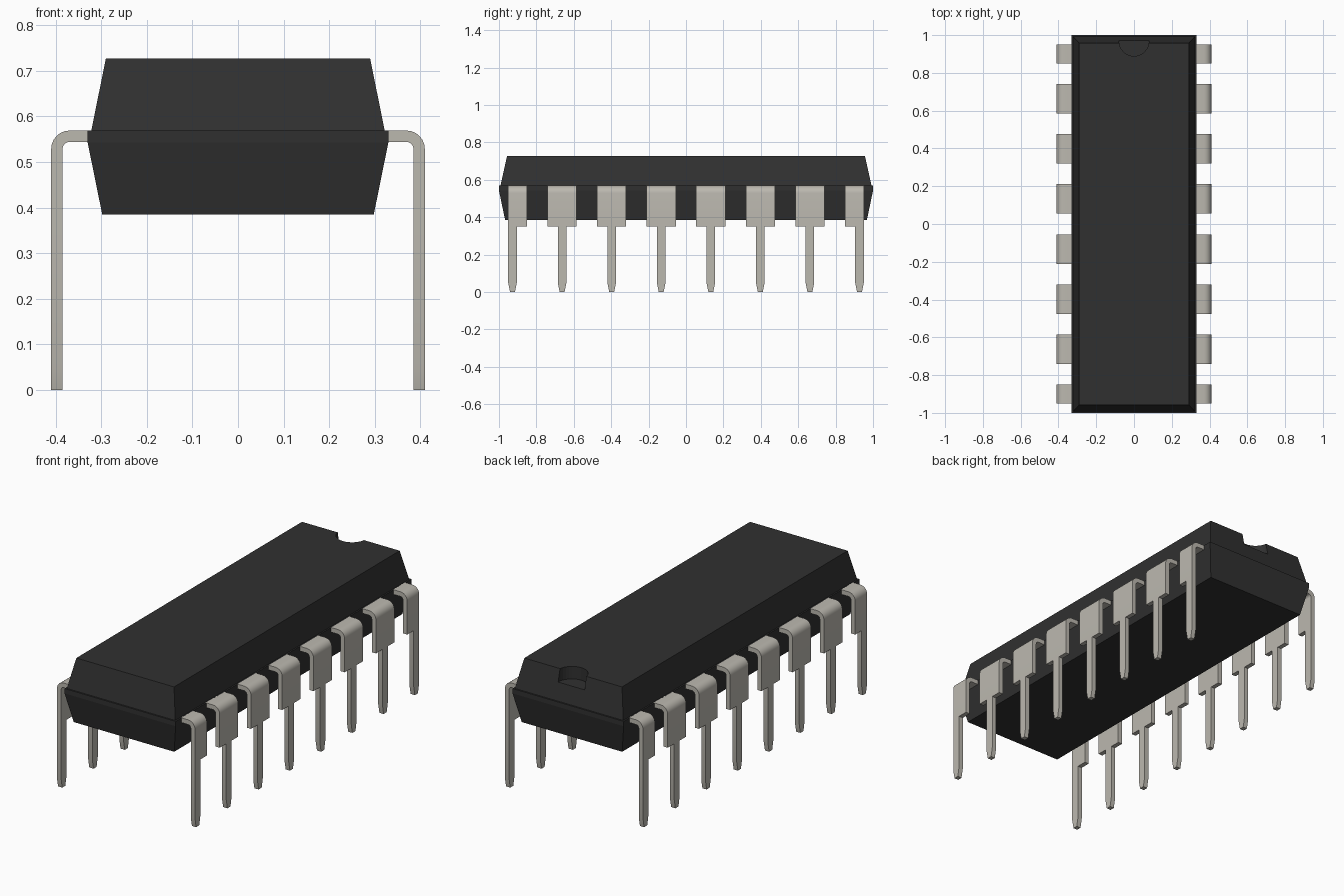
import bpy, bmesh, math

if "Cube" in bpy.data.objects:
    bpy.data.objects.remove(bpy.data.objects["Cube"], do_unlink=True)


def material(name, colour):
    m = bpy.data.materials.new(name)
    m.use_nodes = True
    m.diffuse_color = (*colour, 1)
    m.node_tree.nodes["Principled BSDF"].inputs["Base Color"].default_value = (*colour, 1)
    return m


BLACK = material("black plastic", (0.03, 0.03, 0.03))
METAL = material("tinned metal", (0.50, 0.48, 0.43))


def make_object(name, bm, mat):
    bmesh.ops.recalc_face_normals(bm, faces=bm.faces)
    mesh = bpy.data.meshes.new(name)
    bm.to_mesh(mesh)
    bm.free()
    mesh.materials.append(mat)
    obj = bpy.data.objects.new(name, mesh)
    bpy.context.collection.objects.link(obj)
    return obj


def select_only(obj):
    bpy.ops.object.select_all(action='DESELECT')
    obj.select_set(True)
    bpy.context.view_layer.objects.active = obj


def loft(bm, rings, cap_start=True):
    """Join four-cornered rings into a tube with closed ends."""
    loops = [[bm.verts.new(p) for p in ring] for ring in rings]
    for a, b in zip(loops, loops[1:]):
        for i in range(4):
            j = (i + 1) % 4
            bm.faces.new((a[i], a[j], b[j], b[i]))
    if cap_start:
        bm.faces.new(loops[0])
    bm.faces.new(loops[-1])


# Moulded package: tapered halves with a small ledge at the parting line
def rectangle(hx, hy, z):
    return [(-hx, -hy, z), (hx, -hy, z), (hx, hy, z), (-hx, hy, z)]


bm = bmesh.new()
loft(bm, [rectangle(0.298, 0.967, 0.385), rectangle(0.33, 1.0, 0.543),
          rectangle(0.33, 1.0, 0.569), rectangle(0.322, 0.992, 0.569),
          rectangle(0.29, 0.957, 0.727)])
body = make_object("package_body", bm, BLACK)

# Half-round orientation notch in the top at the back end
bpy.ops.mesh.primitive_cylinder_add(vertices=32, radius=0.079, depth=0.2,
                                    location=(0, 0.968, 0.76))
cutter = bpy.context.object
cutter.name = "notch_cutter"
cutter.hide_render = True
cutter.data.materials.append(BLACK)
cut = body.modifiers.new("notch", 'BOOLEAN')
cut.operation = 'DIFFERENCE'
cut.solver = 'EXACT'
cut.object = cutter
select_only(body)
bpy.ops.object.modifier_apply(modifier=cut.name)
bpy.data.objects.remove(cutter, do_unlink=True)

# Bent pins: a wide shoulder, then a narrow stem with a tapered tip
X_OUT, Z_TOP, THICK, BEND = 0.41, 0.569, 0.025, 0.04
SHOULDER_Z, TIP_Z = 0.35, 0.05
STEM, TIP, WIDE = 0.023, 0.013, 0.078


def section(outer, inner, y0, y1):
    return [(outer[0], y0, outer[1]), (outer[0], y1, outer[1]),
            (inner[0], y1, inner[1]), (inner[0], y0, inner[1])]


def upright(z, y0, y1):
    return section((X_OUT, z), (X_OUT - THICK, z), y0, y1)


def make_pin_pair(name, y, front, back):
    bm = bmesh.new()
    y0, y1 = y - front, y + back
    head = [section((0.325, Z_TOP), (0.325, Z_TOP - THICK), y0, y1)]
    cx, cz = X_OUT - BEND, Z_TOP - BEND
    for i in range(7):
        a = math.radians(90 - 15 * i)
        c, s = math.cos(a), math.sin(a)
        r = BEND - THICK
        head.append(section((cx + BEND * c, cz + BEND * s), (cx + r * c, cz + r * s), y0, y1))
    head.append(upright(SHOULDER_Z, y0, y1))
    loft(bm, head)
    loft(bm, [upright(SHOULDER_Z, y - STEM, y + STEM),
              upright(TIP_Z, y - STEM, y + STEM),
              upright(0, y - TIP, y + TIP)], cap_start=False)
    pin = make_object(name, bm, METAL)
    select_only(pin)
    bpy.ops.object.shade_smooth_by_angle(angle=math.radians(20))
    pin.modifiers.new("other_side", 'MIRROR').use_mirror_merge = False


COUNT, PITCH = 8, 0.265
for n in range(COUNT):
    # End pins have a shoulder on the inner side only
    front = STEM if n == 0 else WIDE
    back = STEM if n == COUNT - 1 else WIDE
    make_pin_pair(f"pin_pair_{n + 1}", (n - (COUNT - 1) / 2) * PITCH, front, back)
